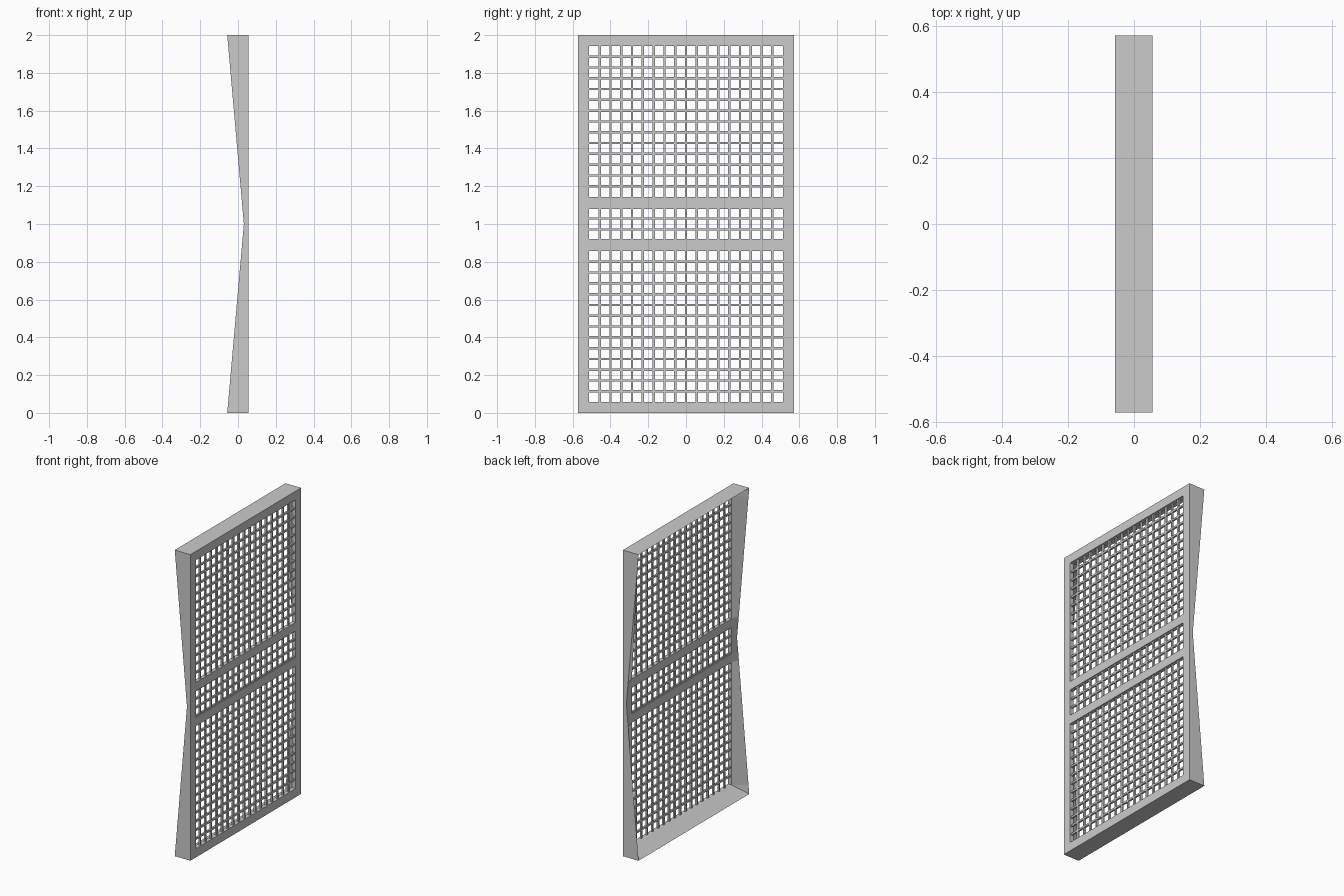
import bpy, bmesh

if "Cube" in bpy.data.objects:
    bpy.data.objects.remove(bpy.data.objects["Cube"])

U = 2 / 35            # lattice pitch, also the rail width
BACK = 0.056          # flat face of the panel
INNER = 0.031         # inner rim of the flared face
TIP = -0.057          # flared outer edge at top and bottom


def finish(bm, name):
    bmesh.ops.recalc_face_normals(bm, faces=bm.faces[:])
    mesh = bpy.data.meshes.new(name)
    bm.to_mesh(mesh)
    bm.free()
    ob = bpy.data.objects.new(name, mesh)
    bpy.context.collection.objects.link(ob)
    return ob


# Frame: flat cell layout with openings, extruded, outer front edge flared
ys = [U * k for k in (-10, -9, 9, 10)]
zs = [U * k for k in (0, 1, 15, 16, 17.5, 19, 20, 34, 35)]
open_rows = {1, 3, 4, 6}
bm = bmesh.new()
grid = [[bm.verts.new((BACK, y, z)) for z in zs] for y in ys]
for i in range(3):
    for j in range(8):
        if i == 1 and j in open_rows:
            continue
        bm.faces.new((grid[i][j], grid[i + 1][j], grid[i + 1][j + 1], grid[i][j + 1]))
res = bmesh.ops.extrude_face_region(bm, geom=bm.faces[:], use_keep_orig=True)
front = [g for g in res["geom"] if isinstance(g, bmesh.types.BMVert)]


def at(y, z):
    return min(front, key=lambda v: abs(v.co.y - y) + abs(v.co.z - z))


corners = [(at(ys[a], zs[c]), at(ys[b], zs[d]))
           for a, b in ((0, 1), (3, 2)) for c, d in ((0, 1), (8, 7))]
for v in front:
    outer = abs(v.co.y) > 9.5 * U or abs(v.co.z - 1) > 17 * U
    v.co.x = INNER + (TIP - INNER) * abs(v.co.z - 1) if outer else INNER
# mitre lines at the four corners
for pair in corners:
    bmesh.ops.connect_vert_pair(bm, verts=list(pair))
finish(bm, "flared_frame")


# Lattice of thin square bars
def bars(name, boxes):
    bm = bmesh.new()
    for (y, z), (sy, sz) in boxes:
        made = bmesh.ops.create_cube(bm, size=1)["verts"]
        bmesh.ops.scale(bm, vec=(T, sy, sz), verts=made)
        bmesh.ops.translate(bm, vec=((BACK + INNER) / 2, y, z), verts=made)
    return finish(bm, name)


T = 0.012
bars("lattice_uprights", [((k * U, 1), (T, 33.5 * U)) for k in range(-8, 9)])
bars("lattice_crossbars", [((0, k * U), (18.5 * U, T))
                           for k in range(2, 34) if k not in (15, 20)])
